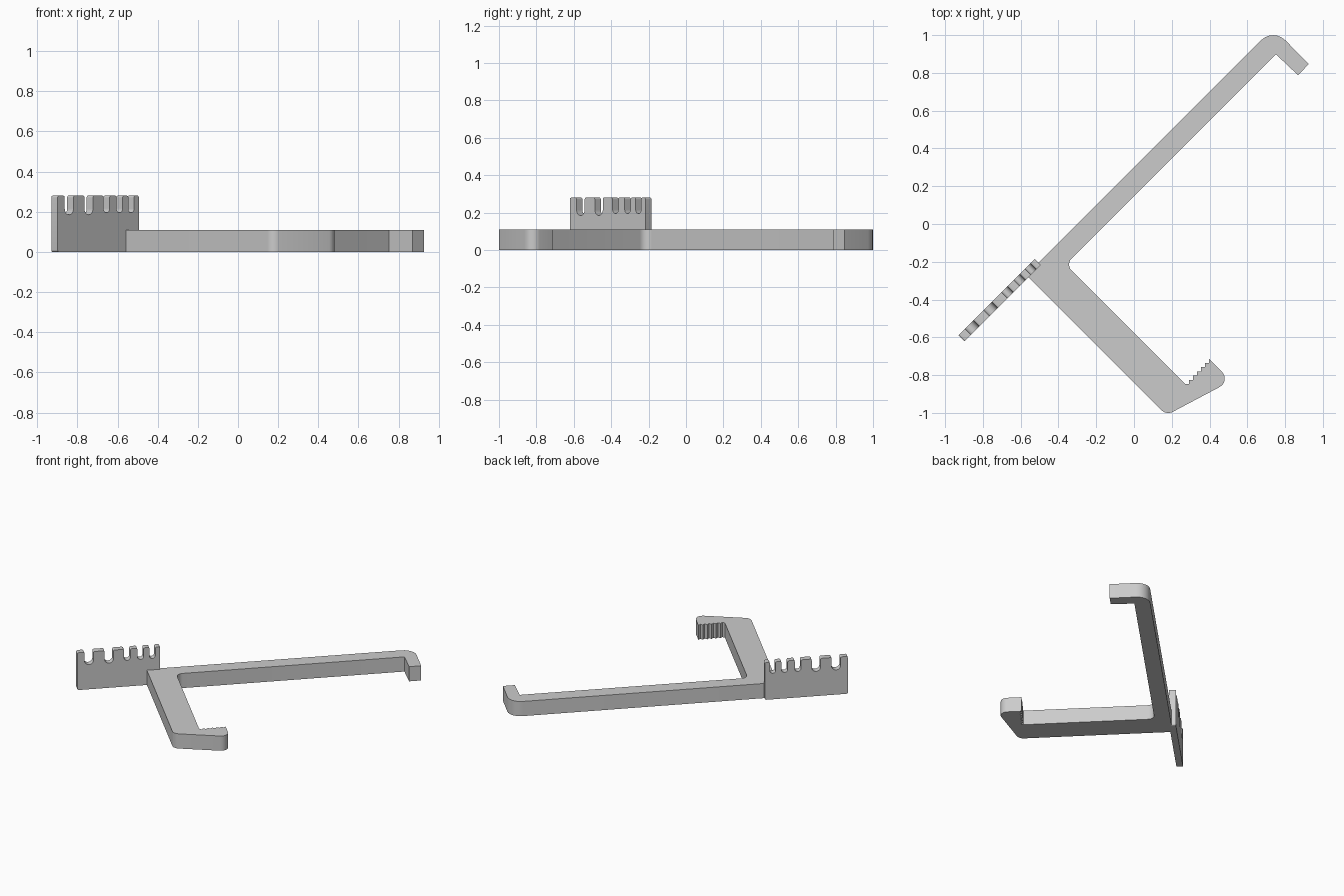
import bpy, bmesh, math
from mathutils import Vector, Matrix

if "Cube" in bpy.data.objects:
    bpy.data.objects.remove(bpy.data.objects["Cube"])

grey = bpy.data.materials.new("plain grey")
grey.diffuse_color = (0.6, 0.6, 0.6, 1)
grey.use_nodes = True
grey.node_tree.nodes["Principled BSDF"].inputs["Base Color"].default_value = grey.diffuse_color


def rounded(points, steps=6):
    """Outline from (x, y, radius) corners; radius 0 stays sharp."""
    out = []
    for i, (x, y, r) in enumerate(points):
        p = Vector((x, y))
        if r == 0:
            out.append(p)
            continue
        a = (Vector(points[i - 1][:2]) - p).normalized()
        b = (Vector(points[(i + 1) % len(points)][:2]) - p).normalized()
        half = a.angle(b) / 2
        centre = p + (a + b).normalized() * r / math.sin(half)
        start = p + a * r / math.tan(half) - centre
        end = p + b * r / math.tan(half) - centre
        turn = math.atan2(start.x * end.y - start.y * end.x, start.dot(end))
        for k in range(steps + 1):
            out.append(centre + Matrix.Rotation(turn * k / steps, 2) @ start)
    return out


def extrude(name, outline, depth, matrix=Matrix()):
    bm = bmesh.new()
    face = bm.faces.new([bm.verts.new((p.x, p.y, 0)) for p in outline])
    res = bmesh.ops.extrude_face_region(bm, geom=[face])
    verts = [g for g in res["geom"] if isinstance(g, bmesh.types.BMVert)]
    bmesh.ops.translate(bm, verts=verts, vec=(0, 0, depth))
    bmesh.ops.recalc_face_normals(bm, faces=bm.faces)
    mesh = bpy.data.meshes.new(name)
    bm.to_mesh(mesh)
    bm.free()
    mesh.materials.append(grey)
    obj = bpy.data.objects.new(name, mesh)
    obj.matrix_world = matrix
    bpy.context.collection.objects.link(obj)
    bpy.context.view_layer.objects.active = obj
    obj.select_set(True)
    bpy.ops.object.shade_smooth_by_angle(angle=math.radians(30))
    obj.select_set(False)
    return obj


# Bracket: long hooked arm, elbow and short arm with a serrated jaw
jaw_a, jaw_b, teeth = Vector((0.270, -0.847)), Vector((0.397, -0.714)), 6
step = (jaw_b - jaw_a) / teeth
jaw = []
for i in range(teeth):
    p = jaw_a + step * i
    jaw += [(p.x, p.y, 0), (p.x + step.x, p.y, 0)]
bracket = [(-0.57, -0.27, 0), (0.172, -1.012, 0.05), (0.514, -0.831, 0.05),
           (jaw_b.x, jaw_b.y, 0)] + jaw[::-1] + [
    (-0.3625, -0.2145, 0.045), (0.751, 0.899, 0), (0.868, 0.788, 0),
    (0.926, 0.847, 0), (0.737, 1.037, 0.09)]
extrude("hooked_bracket", rounded(bracket), 0.11)

# Comb plate: upright, with five round-bottomed notches along its top
length, height, thick = 0.572, 0.28, 0.045
notches = [(0.087, 0.195, 0.185), (0.33, 0.435, 0.185), (0.565, 0.64, 0.195),
           (0.725, 0.80, 0.195), (0.87, 0.94, 0.195)]
comb = [(0, 0, 0.01), (0, height, 0.01)]
for a, b, floor in notches:
    a, b = a * length, b * length
    r = (b - a) * 0.49
    comb += [(a, height, 0.01), (a, floor, r), (b, floor, r), (b, height, 0.01)]
comb += [(length, height, 0.01), (length, 0, 0.01)]
s = math.sqrt(0.5)
place = Matrix(((s, 0, s, -0.930), (s, 0, -s, -0.589), (0, 1, 0, 0), (0, 0, 0, 1)))
extrude("comb_plate", rounded(comb), thick, place)
